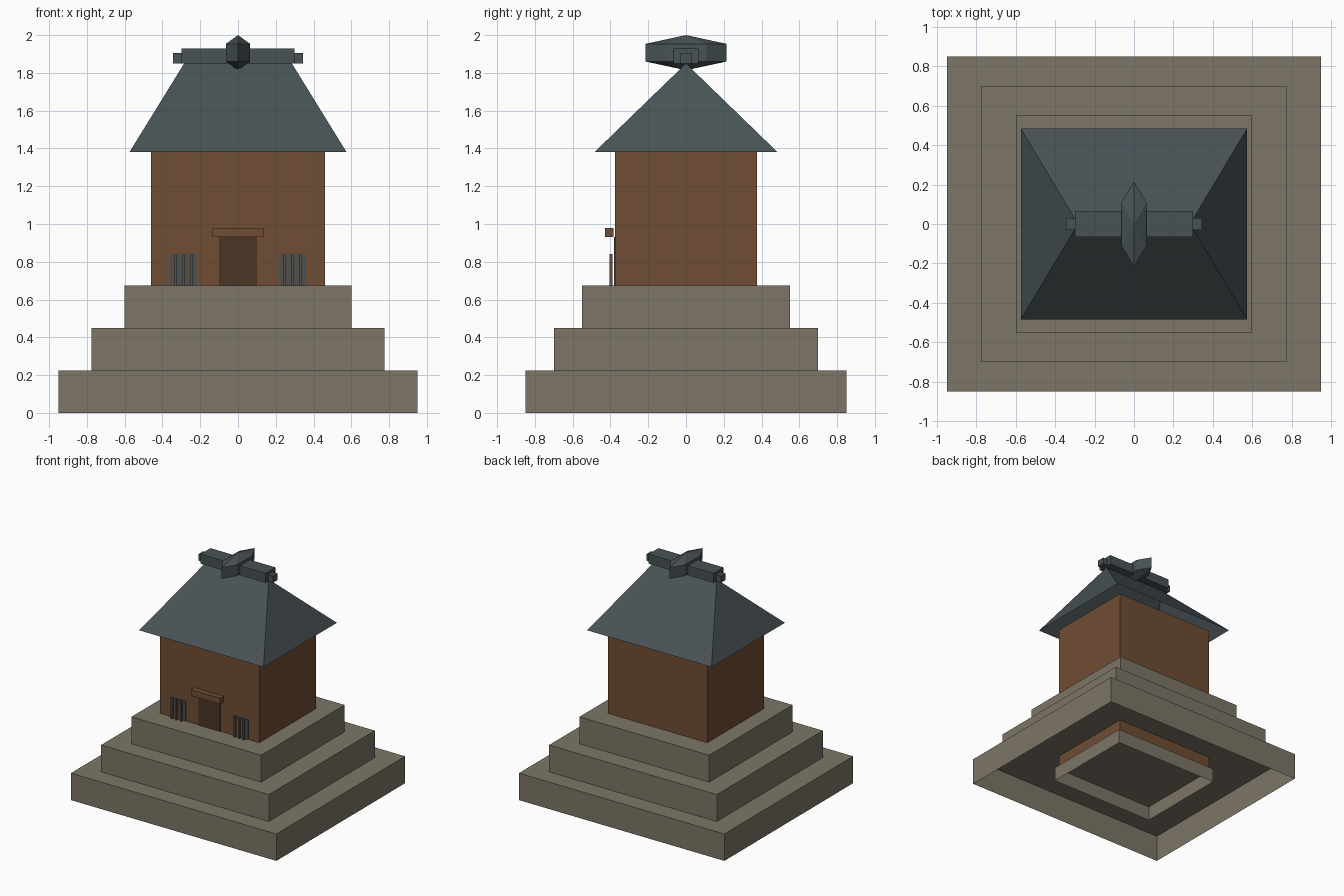
import bpy, bmesh, math
from mathutils import Matrix

if "Cube" in bpy.data.objects:
    bpy.data.objects.remove(bpy.data.objects["Cube"])


def material(name, hex_rgb):
    def lin(c):
        c /= 255
        return c / 12.92 if c <= 0.04045 else ((c + 0.055) / 1.055) ** 2.4
    m = bpy.data.materials.new(name)
    m.diffuse_color = (*[lin(int(hex_rgb[i:i + 2], 16)) for i in (0, 2, 4)], 1)
    m.use_nodes = True
    m.node_tree.nodes["Principled BSDF"].inputs["Base Color"].default_value = m.diffuse_color
    return m


STONE = material("grey stone", "7D7667")
WOOD = material("brown wood", "704D34")
DARK = material("dark door wood", "4B3523")
SLATE = material("slate blue", "485255")


def finish(name, bm, mat):
    me = bpy.data.meshes.new(name)
    bm.to_mesh(me)
    bm.free()
    me.materials.append(mat)
    ob = bpy.data.objects.new(name, me)
    bpy.context.collection.objects.link(ob)
    return ob


def box(name, x, y, z, mat, open_bottom=False):
    """Box from (min, max) ranges, optionally without its bottom face."""
    bm = bmesh.new()
    bmesh.ops.create_cube(bm, size=1)
    for v in bm.verts:
        v.co = [r[0] if c < 0 else r[1] for r, c in zip((x, y, z), v.co)]
    if open_bottom:
        bm.normal_update()
        low = [f for f in bm.faces if f.normal.z < -0.5]
        bmesh.ops.delete(bm, geom=low, context='FACES_ONLY')
    return finish(name, bm, mat)


# Three stone tiers, hollow underneath
for i, (hx, hy) in enumerate([(0.95, 0.85), (0.775, 0.70), (0.60, 0.55)]):
    box(f"stone_tier_{i + 1}", (-hx, hx), (-hy, hy),
        (i * 0.225, (i + 1) * 0.225), STONE, True)

# Foundation and walls, which run down through the tiers
box("foundation", (-0.485, 0.485), (-0.395, 0.395), (0, 0.12), STONE, True)
box("walls", (-0.46, 0.46), (-0.375, 0.375), (0.12, 1.38), WOOD, True)

# Door and lintel
box("door", (-0.10, 0.10), (-0.381, -0.374), (0.60, 0.93), DARK)
box("door_lintel", (-0.135, 0.135), (-0.428, -0.383), (0.93, 0.98), WOOD)

# Windows: slate pane with three wooden bars in front
for side, s in (("left", -1), ("right", 1)):
    cx = s * 0.29
    box(f"{side}_window_pane", (cx - 0.07, cx + 0.07), (-0.381, -0.374),
        (0.60, 0.84), SLATE)
    for k in (-1, 0, 1):
        bx = cx + k * 0.042
        box(f"{side}_window_bar_{k + 2}", (bx - 0.007, bx + 0.007),
            (-0.405, -0.39), (0.60, 0.84), WOOD)

# Hipped roof, open underneath
bm = bmesh.new()
e = [bm.verts.new((x, y, 1.38)) for x, y in
     [(-0.575, -0.485), (0.575, -0.485), (0.575, 0.485), (-0.575, 0.485)]]
l, r = bm.verts.new((-0.285, 0, 1.85)), bm.verts.new((0.285, 0, 1.85))
for f in ((e[0], e[1], r, l), (e[1], e[2], r), (e[2], e[3], l, r), (e[3], e[0], l)):
    bm.faces.new(f)
finish("hipped_roof", bm, SLATE)

# Ridge beam and its end caps
box("ridge_beam", (-0.30, 0.30), (-0.065, 0.065), (1.85, 1.93), SLATE)
for side, s in (("left", -1), ("right", 1)):
    box(f"{side}_ridge_cap", tuple(sorted((s * 0.29, s * 0.345))),
        (-0.03, 0.03), (1.85, 1.905), SLATE)

# Crossing finial: six-sided low-poly ellipsoid
bm = bmesh.new()
bmesh.ops.create_uvsphere(
    bm, u_segments=6, v_segments=3, radius=1,
    matrix=Matrix.Translation((0, 0, 1.907)) @ Matrix.Diagonal((0.086, 0.249, 0.093, 1)))
finish("ridge_finial", bm, SLATE)
